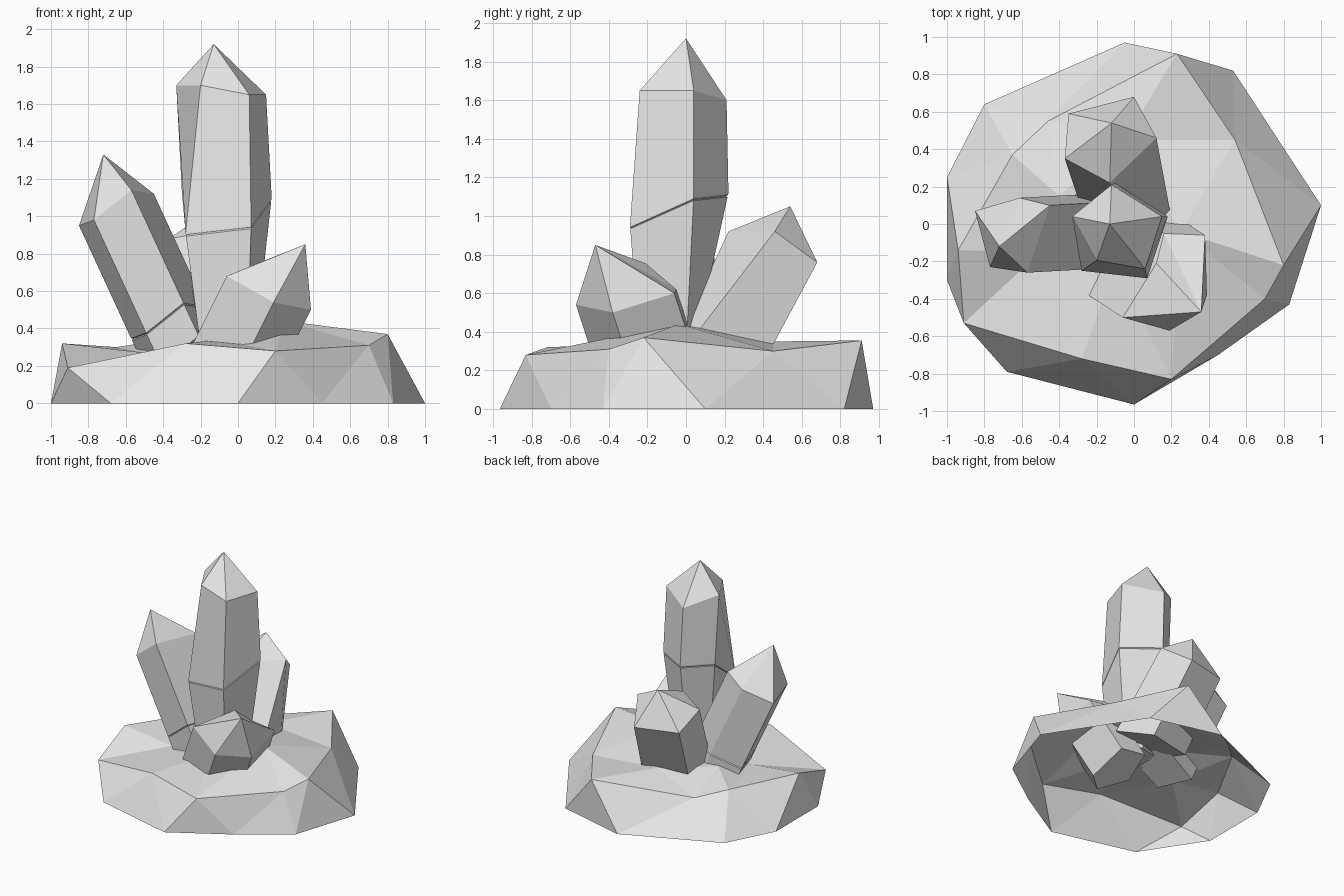
import bpy
from mathutils import Vector
from mathutils.geometry import delaunay_2d_cdt

cube = bpy.data.objects.get("Cube")
if cube:
    bpy.data.objects.remove(cube, do_unlink=True)

GREY = (0.8, 0.8, 0.8, 1)
stone = bpy.data.materials.new("pale_grey_stone")
stone.use_nodes = True
stone.diffuse_color = GREY
stone.node_tree.nodes["Principled BSDF"].inputs["Base Color"].default_value = GREY


def make(name, verts, faces):
    mesh = bpy.data.meshes.new(name)
    mesh.from_pydata([tuple(v) for v in verts], [], faces)
    mesh.materials.append(stone)
    obj = bpy.data.objects.new(name, mesh)
    bpy.context.collection.objects.link(obj)


def vectors(points):
    return [Vector(p) for p in points]


def slid(ring, offset):
    return [p + Vector(offset) for p in ring]


def cracked(upper, lower, t, gap=0.006):
    """Three close rings between two rings, the middle one pinched into a thin crack."""
    rings = []
    for offset, scale in ((-gap, 1), (0, 0.96), (gap, 1)):
        ring = [a.lerp(b, t + offset) for a, b in zip(upper, lower)]
        mid = sum(ring, Vector()) / len(ring)
        rings.append([mid + (p - mid) * scale for p in ring])
    return rings


def crystal(name, tip, rings):
    """Pointed crystal: a tip fanned to the first ring, rings bridged, flat end."""
    n = len(rings[0])
    verts = [Vector(tip)] + [p for ring in rings for p in ring]
    faces = [(0, 1 + i, 1 + (i + 1) % n) for i in range(n)]
    for r in range(len(rings) - 1):
        a, b = 1 + r * n, 1 + (r + 1) * n
        for i in range(n):
            j = (i + 1) % n
            faces.append((a + i, b + i, b + j, a + j))
    last = 1 + (len(rings) - 1) * n
    faces.append([last + i for i in reversed(range(n))])
    make(name, verts, faces)


# Rock base: open shell with a ground rim, a shoulder ring and a rough top
rim = vectors([(0, -.965, 0), (.45, -.7, 0), (.83, -.43, 0), (1, .1, 0), (.53, .82, 0),
               (-.05, .97, 0), (-.8, .64, 0), (-1, .25, 0), (-1, -.3, 0), (-.68, -.79, 0)])
top = vectors([(.2, -.83, .28), (.7, -.4, .31), (.8, -.22, .37), (.54, .45, .3),
               (.23, .91, .355), (-.46, .55, .25), (-.65, .37, .3), (-.94, -.14, .32),
               (-.91, -.53, .19), (-.28, -.72, .32),
               (.25, -.04, .44), (-.1, -.22, .34), (-.5, -.15, .27), (-.4, .15, .34),
               (-.05, .45, .35)])
plan = [p.xy.normalized() * 1.35 for p in rim] + [p.xy for p in top]
tris = delaunay_2d_cdt(plan, [], [], 0, 1e-5)[2]
make("rock_base", rim + top, tris)

# Tall central crystal, widest at its middle and narrowing into the rock
shoulder = vectors([(-.33, .04, 1.7), (-.2, -.195, 1.7), (.06, -.24, 1.65),
                    (.15, .04, 1.65), (-.12, .21, 1.6)])
middle = vectors([(-.3, .05, 1.13), (-.28, -.25, .91), (.07, -.29, .95),
                  (.18, .04, 1.1), (-.1, .22, 1.12)])
foot = vectors([(-.21, .0, .3), (-.2, -.22, .3), (.05, -.24, .3), (.09, .0, .3), (-.05, .04, .3)])
crystal("central_crystal", (-.13, 0, 1.92),
        [shoulder, middle, *cracked(middle, foot, .02), foot])

# Leaning crystal on the right, cracked near its foot
shoulder = vectors([(-.85, .07, .95), (-.77, -.23, .98), (-.57, -.26, 1.14),
                    (-.45, .1, 1.12), (-.61, .14, 1.03)])
foot = slid(shoulder, (.36, .02, -.78))
crystal("right_crystal", (-.72, -.12, 1.33), [shoulder, *cracked(shoulder, foot, .78), foot])

# Back crystal, spreading toward its foot
shoulder = vectors([(-.35, .59, .77), (-.37, .35, .88), (-.13, .22, .92),
                    (.12, .46, .92), (0, .68, .76)])
foot = vectors([(-.25, .3, .2), (-.27, .05, .3), (-.05, -.05, .34), (.2, .03, .36), (.12, .38, .2)])
crystal("back_crystal", (-.12, .54, 1.05), [shoulder, foot])

# Short front crystal
shoulder = vectors([(-.06, -.5, .68), (.19, -.57, .54), (.39, -.38, .5),
                    (.38, -.06, .6), (.16, -.05, .62), (.12, -.21, .755)])
crystal("front_crystal", (.36, -.47, .85), [shoulder, slid(shoulder, (-.2, .13, -.4))])
